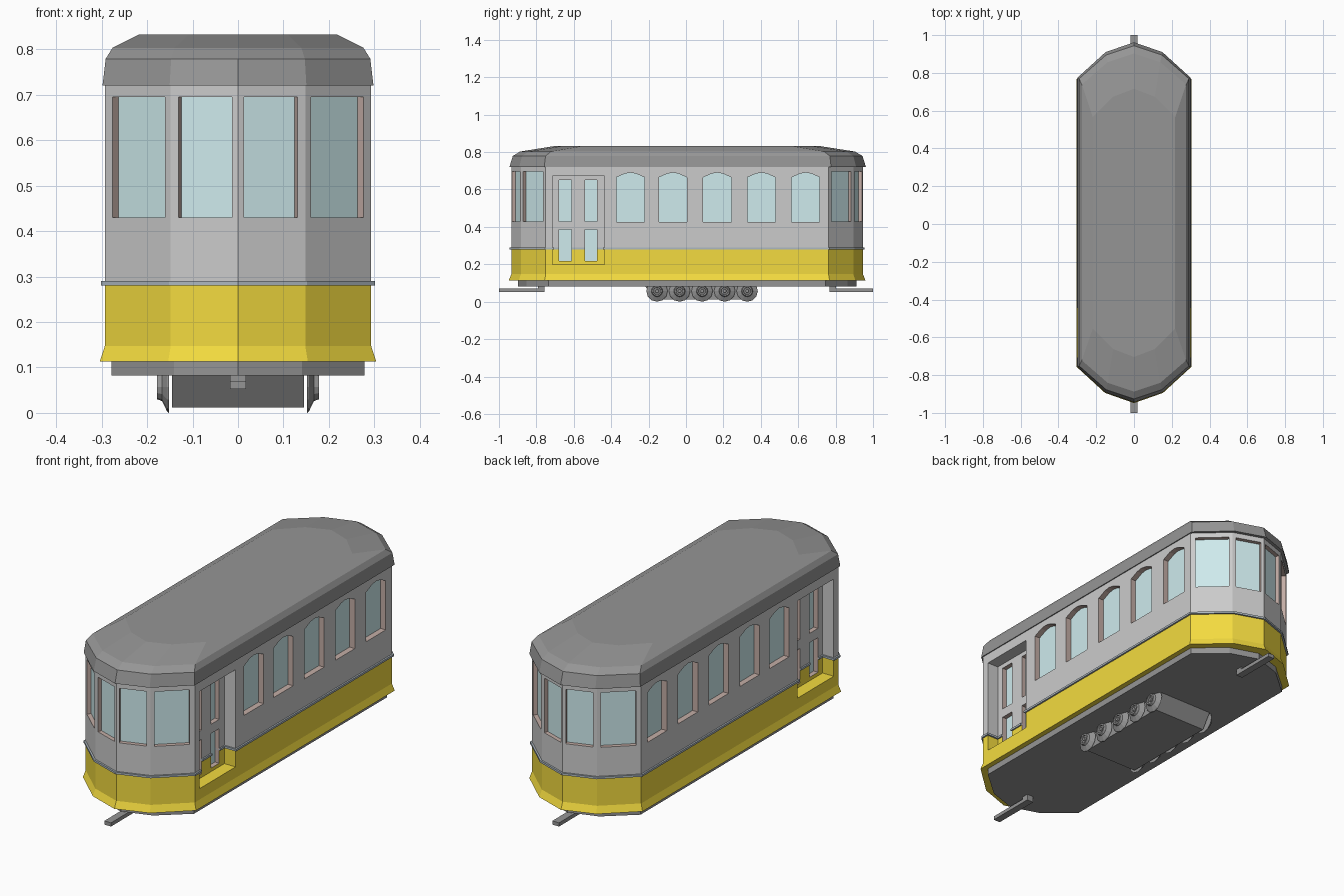
import bpy, bmesh, math
from mathutils import Vector

if "Cube" in bpy.data.objects:
    bpy.data.objects.remove(bpy.data.objects["Cube"])

CY = 0.006                      # small lengthwise offset of the body
HW, YC, TIP = 0.293, 0.756, 0.94  # body half width, corner y, nose y


def material(name, *rgb):
    m = bpy.data.materials.new(name)
    m.diffuse_color = (*rgb, 1)
    m.use_nodes = True
    m.node_tree.nodes["Principled BSDF"].inputs["Base Color"].default_value = m.diffuse_color
    return m


YELLOW = material("yellow_paint", 0.90, 0.71, 0.05)
GREY = material("light_grey_paint", 0.66, 0.66, 0.66)
DARK = material("dark_grey", 0.30, 0.30, 0.30)
TRIM = material("trim_grey", 0.42, 0.48, 0.53)
WOOD = material("wood_frame", 0.55, 0.42, 0.38)
GLASS = material("glass", 0.62, 0.83, 0.85)


def finish(bm, name, mats):
    bmesh.ops.recalc_face_normals(bm, faces=bm.faces)
    me = bpy.data.meshes.new(name)
    bm.to_mesh(me)
    bm.free()
    for m in mats:
        me.materials.append(m)
    ob = bpy.data.objects.new(name, me)
    bpy.context.collection.objects.link(ob)
    return ob


def add_loft(bm, rings, index=0):
    loops = [[bm.verts.new(p) for p in ring] for ring in rings]
    faces = [bm.faces.new(loops[0]), bm.faces.new(loops[-1])]
    n = len(loops[0])
    for a, b in zip(loops, loops[1:]):
        for i in range(n):
            j = (i + 1) % n
            faces.append(bm.faces.new((a[i], a[j], b[j], b[i])))
    for f in faces:
        f.material_index = index


def loft(name, rings, *mats):
    bm = bmesh.new()
    add_loft(bm, rings)
    return finish(bm, name, mats)


def plan(z, hw=HW, yc=YC, tip=TIP, cy=CY):
    """Long plan outline with a four-facet nose at each end."""
    mx, my = hw * 0.505, yc + 0.72 * (tip - yc)
    end = [(hw, yc), (mx, my), (0, tip), (-mx, my), (-hw, yc)]
    return [(x, y + cy, z) for x, y in end + [(-x, -y) for x, y in end]]


def box(name, x, y0, y1, z0, z1, inset=0.0):
    def ring(z, i):
        return [(-x, y0 + i, z), (x, y0 + i, z), (x, y1 - i, z), (-x, y1 - i, z)]
    return loft(name, [ring(z0, inset), ring(z1, 0)], DARK)


def rect(s0, s1, z0, z1):
    return [(s0, z0), (s1, z0), (s1, z1), (s0, z1)]


def slab(bm, frame, poly, t0, t1, index=0):
    """Extrude an (s, z) outline along the outward normal of a wall."""
    o, u, n = frame
    add_loft(bm, [[o + u * s + n * t + Vector((0, 0, z)) for s, z in poly]
                  for t in (t0, t1)], index)


# Window openings: (wall frame, outline, surface depth, glass depth)
openings, doors = [], []
mid = Vector((HW * 0.505, YC + 0.72 * (TIP - YC), 0))
for sx in (-1, 1):
    side = (Vector((sx * HW, 0, 0)), Vector((0, 1, 0)), Vector((sx, 0, 0)))
    for y in (-0.297, -0.07, 0.167, 0.403, 0.64):
        arch = [(y - .075, .425), (y + .075, .425), (y + .075, .665),
                (y + .03, .685), (y, .69), (y - .03, .685), (y - .075, .665)]
        openings.append((side, arch, 0, 0.03))
    doors.append(side)
    for y0, y1 in ((-0.68, -0.613), (-0.54, -0.477)):
        for z0, z1 in ((0.217, 0.385), (0.43, 0.65)):
            openings.append((side, rect(y0, y1, z0, z1), -0.055, 0.085))
    for sy in (-1, 1):
        for a, b in ((Vector((0, TIP, 0)), mid), (mid, Vector((HW, YC, 0)))):
            d = b - a
            u = d.normalized()
            n = Vector((-u.y, u.x, 0))
            flip = Vector((sx, sy, 1))
            o = a * flip + Vector((0, CY, 0))
            outline = rect(0.09 * d.length, 0.885 * d.length, 0.43, 0.695)
            openings.append(((o, u * flip, n * flip), outline, 0, 0.022))

# Cutters and window panes
wc, gl, dc, tc = (bmesh.new() for _ in range(4))
for frame, poly, surface, depth in openings:
    slab(wc, frame, poly, -depth, surface + 0.02, 1)
    slab(gl, frame, poly, -depth - 0.01, -depth + 0.002)
for side in doors:
    slab(dc, side, rect(-0.715, -0.437, 0.2, 0.672), -0.06, 0.05)
    slab(tc, side, rect(-0.707, -0.445, 0.2, 0.672), -0.053, 0.05)
window_cutter = finish(wc, "window_cutter", (GREY, WOOD))
door_cutter = finish(dc, "door_cutter", (GREY, WOOD))
trim_cutter = finish(tc, "trim_cutter", (TRIM,))
finish(gl, "window_glass", (GLASS,))

# Body shell: flared yellow skirt, grey upper wall, waist trim
lower = loft("lower_body", [plan(0.113, 0.304, 0.762, 0.954), plan(0.147),
                            plan(0.285)], YELLOW, WOOD)
upper = loft("upper_body", [plan(0.285), plan(0.73)], GREY, WOOD)
trim = loft("waist_trim", [plan(0.28, 0.301, 0.76, 0.949),
                           plan(0.29, 0.301, 0.76, 0.949)], TRIM)

for ob, cutters in ((lower, (door_cutter, window_cutter)),
                    (upper, (door_cutter, window_cutter)),
                    (trim, (trim_cutter, window_cutter))):
    bpy.context.view_layer.objects.active = ob
    for c in cutters:
        m = ob.modifiers.new("cut", 'BOOLEAN')
        m.operation, m.solver, m.object = 'DIFFERENCE', 'EXACT', c
        bpy.ops.object.modifier_apply(modifier=m.name)
for c in (window_cutter, door_cutter, trim_cutter):
    bpy.data.objects.remove(c)

# Domed roof
loft("roof", [plan(0.72, 0.298, 0.767, 0.953, 0.009),
              plan(0.779, 0.291, 0.76, 0.935, 0.009),
              plan(0.803, 0.276, 0.73, 0.895, 0.008),
              plan(0.832, 0.218, 0.56, 0.71)], DARK)

# Underframe, running gear and couplers
loft("underframe", [plan(0.082, 0.278, 0.74, 0.905),
                    plan(0.12, 0.278, 0.74, 0.905)], DARK)
box("truck_box", 0.145, -0.22, 0.38, 0.012, 0.085, 0.05)
for name, inner, outer in (("front", -0.756, -1.0), ("rear", 0.767, 1.0)):
    s = math.copysign(1, outer)
    box(name + "_coupler_bar", 0.018, *sorted((inner, outer)), 0.052, 0.07)
    box(name + "_coupler_mount", 0.018, *sorted((inner, inner + s * 0.035)), 0.052, 0.09)

# Tapered wheels, five per side
bm = bmesh.new()
profile = [(.152, .057), (.156, .054), (.167, .031), (.178, .027), (.178, .02),
           (.172, .018), (.172, .01), (.178, .008)]
for sx in (-1, 1):
    for k in range(5):
        y = -0.155 + 0.1205 * k
        add_loft(bm, [[(sx * x, y + r * math.sin(a * math.pi / 6),
                        0.057 - r * math.cos(a * math.pi / 6)) for a in range(12)]
                      for x, r in profile])
finish(bm, "wheels", (DARK,))
